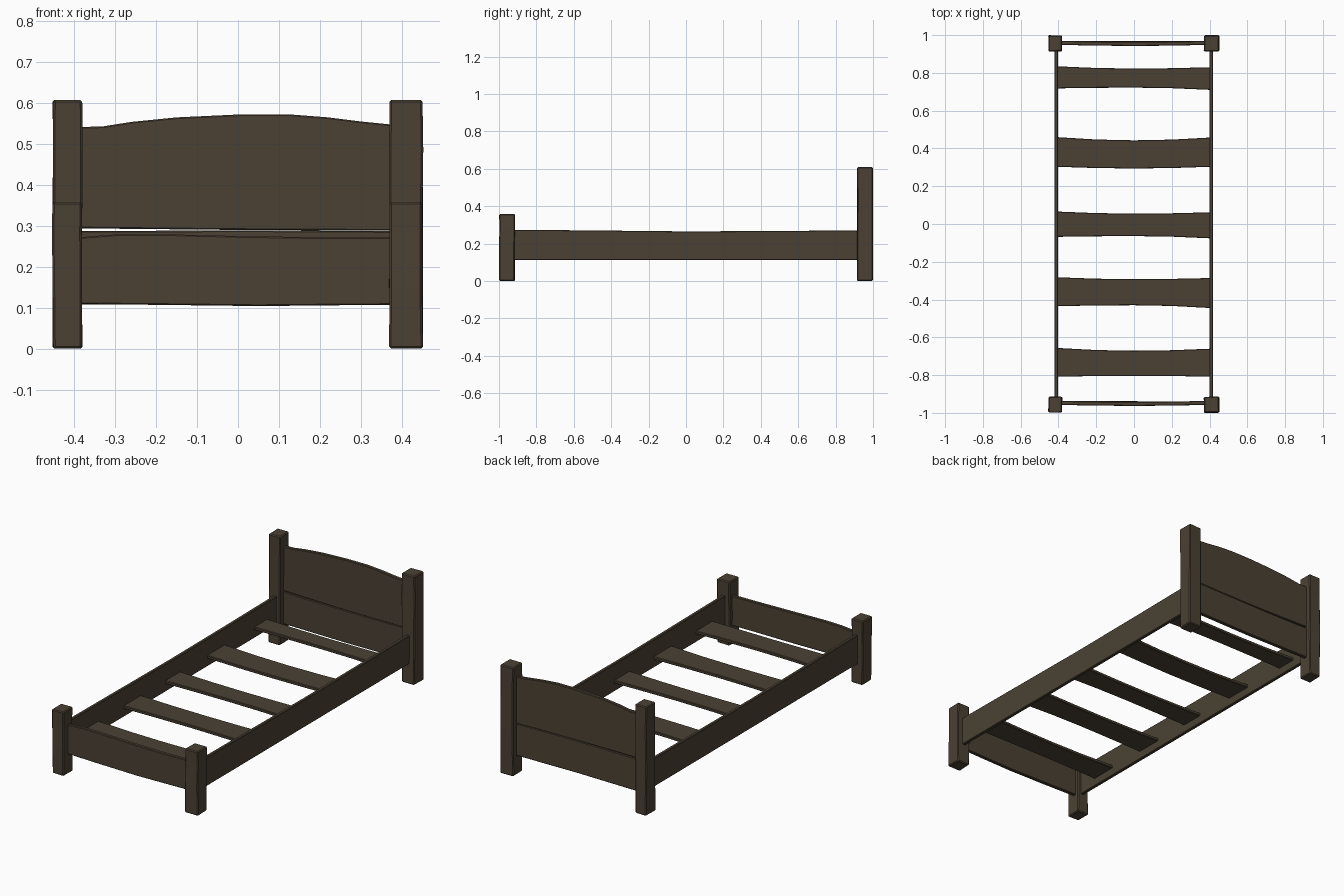
import bpy, bmesh, random
from mathutils import Vector

if "Cube" in bpy.data.objects:
    bpy.data.objects.remove(bpy.data.objects["Cube"])

random.seed(4)
wood = bpy.data.materials.new("dark_brown_wood")
wood.diffuse_color = (0.070, 0.053, 0.034, 1)
wood.use_nodes = True
wood.node_tree.nodes["Principled BSDF"].inputs["Base Color"].default_value = wood.diffuse_color


def finish(name, bm, bevel):
    bmesh.ops.recalc_face_normals(bm, faces=bm.faces)
    me = bpy.data.meshes.new(name)
    bm.to_mesh(me)
    bm.free()
    ob = bpy.data.objects.new(name, me)
    bpy.context.collection.objects.link(ob)
    me.materials.append(wood)
    mod = ob.modifiers.new("worn_edges", 'BEVEL')
    mod.width = bevel
    mod.segments = 1
    mod.limit_method = 'ANGLE'
    mod.angle_limit = 0.9
    return ob


def plank(name, upper, lower, place, lo, hi, bevel=0.003):
    """Board between two edge curves, given as (length, width) points,
    with thickness from lo to hi; place maps (length, width, depth) to xyz."""
    bm = bmesh.new()
    outline = upper + lower[::-1]
    a = [bm.verts.new(place(u, v, lo)) for u, v in outline]
    b = [bm.verts.new(place(u, v, hi)) for u, v in outline]
    n = len(outline)
    bm.faces.new(a)
    bm.faces.new(b[::-1])
    for i in range(n):
        j = (i + 1) % n
        bm.faces.new((a[i], b[i], b[j], a[j]))
    return finish(name, bm, bevel)


def post(name, x0, x1, y0, y1, h):
    """Roughly hewn square post with slightly uneven rings"""
    bm = bmesh.new()
    rings = []
    for k, t in enumerate((0, 0.42, 0.8, 1)):
        ring = []
        for x, y in ((x0, y0), (x1, y0), (x1, y1), (x0, y1)):
            j = Vector((random.uniform(-1, 1), random.uniform(-1, 1), 0)) * 0.002
            ring.append(bm.verts.new(Vector((x, y, h * t)) + j))
        rings.append(ring)
    bm.faces.new(rings[0])
    bm.faces.new(rings[-1])
    for r, s in zip(rings, rings[1:]):
        for i in range(4):
            j = (i + 1) % 4
            bm.faces.new((r[i], r[j], s[j], s[i]))
    finish(name, bm, 0.005)


# Corner posts
for side, x0, x1 in (("left", -0.453, -0.381), ("right", 0.371, 0.451)):
    post("head_post_" + side, x0, x1, 0.915, 0.998, 0.608)
    post("foot_post_" + side, x0, x1, -0.998, -0.915, 0.358)


def across(y_bow):
    return lambda u, v, d: (u, d + y_bow * (1 - (u / 0.4) ** 2), v)


# Headboard: arched upper board and straight lower board
plank("headboard_upper",
      [(-0.4, 0.541), (-0.33, 0.543), (-0.26, 0.554), (-0.15, 0.565), (0, 0.572),
       (0.13, 0.572), (0.22, 0.565), (0.3, 0.555), (0.4, 0.545)],
      [(-0.4, 0.294), (-0.2, 0.292), (0, 0.290), (0.2, 0.289), (0.4, 0.288)],
      across(-0.006), 0.949, 0.970)
plank("headboard_lower",
      [(-0.4, 0.288), (-0.2, 0.288), (0, 0.289), (0.2, 0.288), (0.4, 0.287)],
      [(-0.4, 0.108), (0, 0.108), (0.4, 0.108)],
      across(-0.006), 0.949, 0.970)

# Footboard
plank("footboard",
      [(-0.4, 0.271), (-0.3, 0.279), (-0.2, 0.280), (0, 0.275), (0.2, 0.272), (0.4, 0.272)],
      [(-0.4, 0.109), (-0.2, 0.107), (0.05, 0.104), (0.25, 0.106), (0.4, 0.107)],
      across(-0.006), -0.957, -0.936)

# Side rails
for side, x0, x1 in (("left", -0.421, -0.402), ("right", 0.400, 0.419)):
    plank("side_rail_" + side,
          [(-0.95, 0.274), (-0.5, 0.270), (0, 0.265), (0.5, 0.267), (0.95, 0.271)],
          [(-0.95, 0.112), (0, 0.112), (0.95, 0.112)],
          lambda u, v, d: (d, u, v), x0, x1)

# Bed slats: back edge (left, middle, right) and front edge
slats = [((0.835, 0.823, 0.830), (0.718, 0.722, 0.710)),
         ((0.460, 0.443, 0.458), (0.303, 0.294, 0.303)),
         ((0.066, 0.055, 0.062), (-0.068, -0.064, -0.076)),
         ((-0.282, -0.292, -0.286), (-0.435, -0.430, -0.445)),
         ((-0.656, -0.671, -0.660), (-0.808, -0.804, -0.808))]
xs = (-0.41, -0.2, 0, 0.2, 0.408)
for i, (back, front) in enumerate(slats):
    def edge(e):
        l, m, r = e
        return list(zip(xs, (l, (l + 3 * m) / 4, m, (r + 3 * m) / 4, r)))
    plank("slat_%d" % (i + 1), edge(back), edge(front),
          lambda u, v, d: (u, v, d), 0.157, 0.174)
